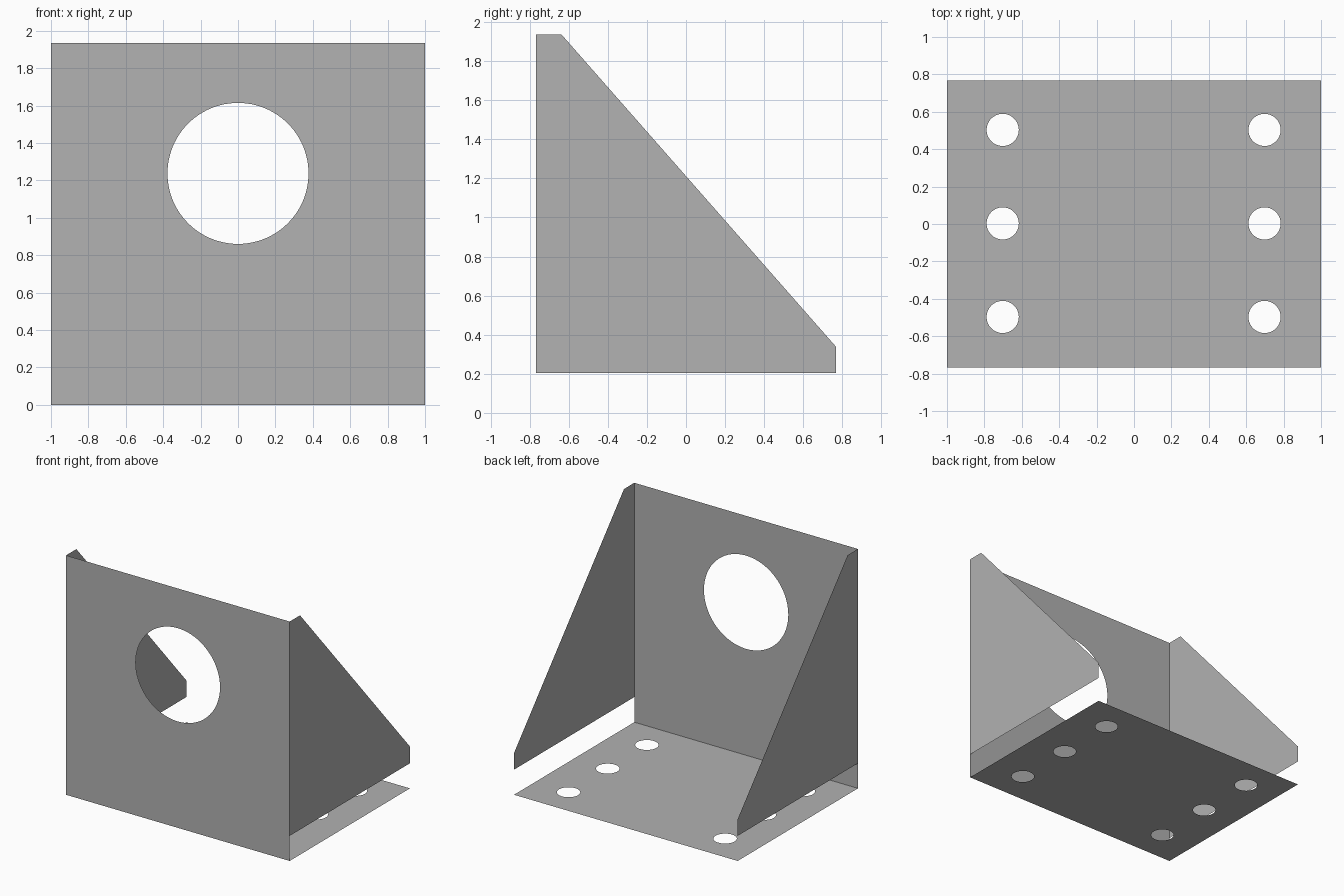
import bpy, bmesh, math
from mathutils import Vector

if "Cube" in bpy.data.objects:
    bpy.data.objects.remove(bpy.data.objects["Cube"])

grey = bpy.data.materials.new("plain_grey")
grey.diffuse_color = (0.445, 0.445, 0.445, 1.0)
grey.use_nodes = True
grey.node_tree.nodes["Principled BSDF"].inputs["Base Color"].default_value = grey.diffuse_color

W, D, H = 1.0, 0.768, 1.935   # half width, half depth, height


def circle(cx, cy, r, n=64):
    return [(cx + r * math.cos(math.tau * i / n), cy + r * math.sin(math.tau * i / n))
            for i in range(n)]


def sheet(name, loops, place, normal):
    """Flat sheet from an outline loop plus hole loops; place maps (u, v) to 3D."""
    bm = bmesh.new()
    edges = []
    for loop in loops:
        vs = [bm.verts.new(place(u, v)) for u, v in loop]
        edges += [bm.edges.new((vs[i - 1], vs[i])) for i in range(len(vs))]
    bmesh.ops.triangle_fill(bm, use_beauty=True, use_dissolve=False, edges=edges)
    bm.normal_update()
    for f in bm.faces:
        if f.normal.dot(Vector(normal)) < 0:
            f.normal_flip()
    me = bpy.data.meshes.new(name)
    bm.to_mesh(me)
    bm.free()
    me.materials.append(grey)
    ob = bpy.data.objects.new(name, me)
    bpy.context.collection.objects.link(ob)
    return ob


# Front plate with the large round opening
sheet("front_plate",
      [[(-W, 0), (W, 0), (W, H), (-W, H)], circle(0, 1.237, 0.377, 96)],
      lambda u, v: (u, -D, v), (0, -1, 0))

# Base plate with two rows of bolt holes
holes = [circle(x, y, 0.086) for x in (-0.702, 0.698) for y in (-0.497, 0.003, 0.503)]
sheet("base_plate",
      [[(-W, -D), (W, -D), (W, D), (-W, D)]] + holes,
      lambda u, v: (u, v, 0), (0, 0, -1))

# Side gussets, raised clear of the base
gusset = [(-D, 0.203), (D, 0.203), (D, 0.338), (-0.636, H), (-D, H)]
for side, sx in (("left", -1), ("right", 1)):
    sheet(side + "_gusset", [gusset],
          lambda u, v, s=sx: (s * W, u, v), (sx, 0, 0))
